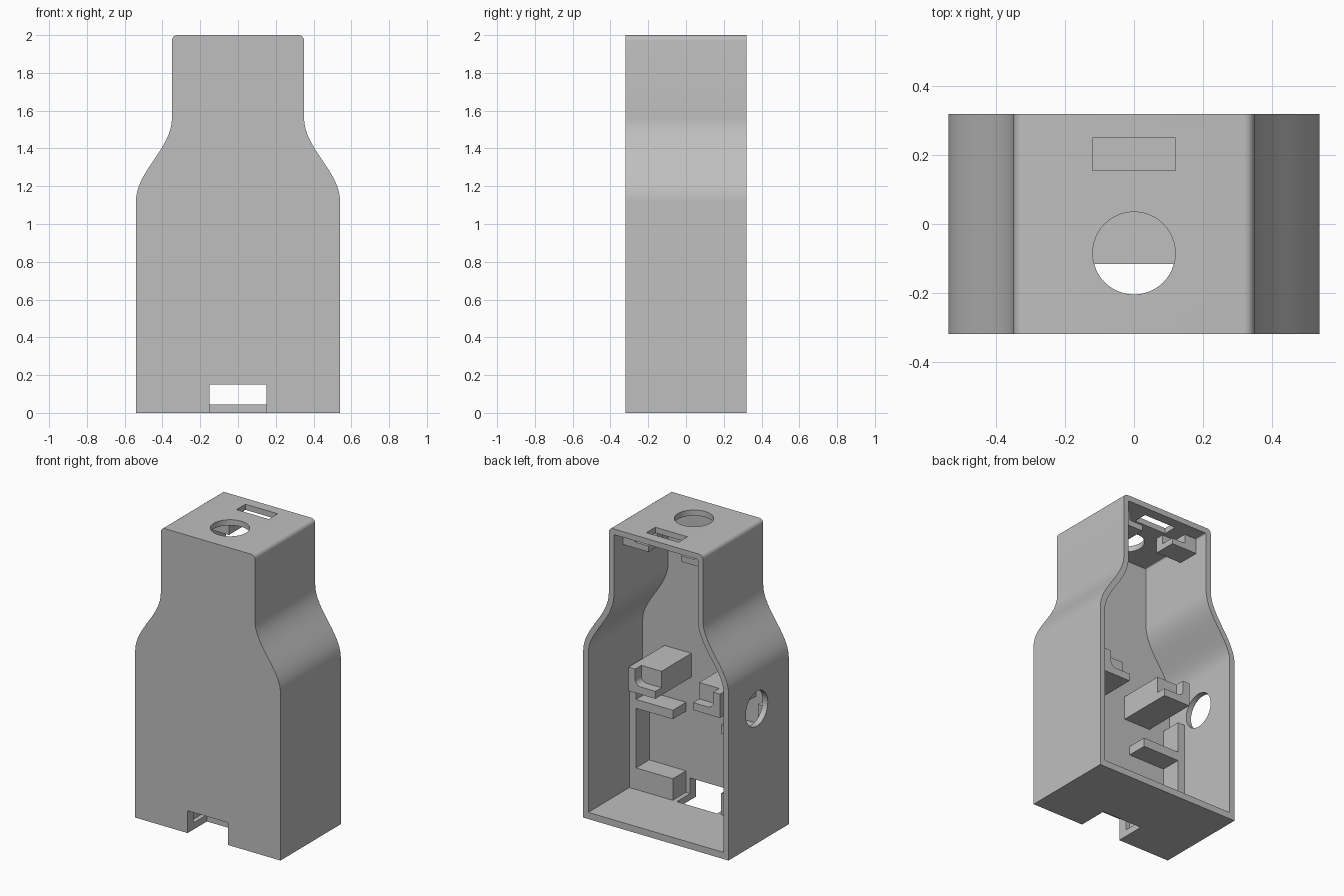
import bpy, bmesh, math
from mathutils import Matrix

cube = bpy.data.objects.get("Cube")
if cube:
    bpy.data.objects.remove(cube, do_unlink=True)

grey = bpy.data.materials.new("plain_grey")
grey.use_nodes = True
colour = (0.52, 0.52, 0.52, 1)
grey.diffuse_color = colour
grey.node_tree.nodes["Principled BSDF"].inputs["Base Color"].default_value = colour


def finish(name, bm):
    bmesh.ops.recalc_face_normals(bm, faces=bm.faces[:])
    mesh = bpy.data.meshes.new(name)
    bm.to_mesh(mesh)
    bm.free()
    mesh.materials.append(grey)
    obj = bpy.data.objects.new(name, mesh)
    bpy.context.collection.objects.link(obj)
    return obj


def prism(name, outline, y0, y1):
    """Extrude an (x, z) outline along y."""
    bm = bmesh.new()
    face = bm.faces.new([bm.verts.new((x, y0, z)) for x, z in outline])
    new = bmesh.ops.extrude_face_region(bm, geom=[face])["geom"]
    verts = [v for v in new if isinstance(v, bmesh.types.BMVert)]
    bmesh.ops.translate(bm, verts=verts, vec=(0, y1 - y0, 0))
    return finish(name, bm)


def box(name, x0, x1, y0, y1, z0, z1):
    return prism(name, [(x0, z0), (x1, z0), (x1, z1), (x0, z1)], y0, y1)


def cylinder(name, centre, radius, depth, rotation=Matrix()):
    bm = bmesh.new()
    bmesh.ops.create_cone(bm, cap_ends=True, segments=48, radius1=radius,
                          radius2=radius, depth=depth,
                          matrix=Matrix.Translation(centre) @ rotation)
    return finish(name, bm)


def cut(target, cutter):
    mod = target.modifiers.new("cut", "BOOLEAN")
    mod.operation = "DIFFERENCE"
    mod.solver = "EXACT"
    mod.object = cutter
    cutter.hide_render = True
    bpy.context.view_layer.objects.active = target
    bpy.ops.object.modifier_apply(modifier=mod.name)
    bpy.data.objects.remove(cutter, do_unlink=True)


# Bottle-like outline: wide body, S-shaped shoulder, narrow neck
BODY, NECK, LOW, HIGH, WALL = 0.54, 0.35, 1.12, 1.56, 0.038


def shell_outline(offset, bottom, top, radius):
    half = [(BODY - offset, bottom)]
    steps = 20
    for i in range(steps + 1):
        t = i / steps
        slope = (BODY - NECK) * math.pi / 2 * math.sin(math.pi * t) / (HIGH - LOW)
        x = BODY - (BODY - NECK) * (1 - math.cos(math.pi * t)) / 2
        half.append((x - offset * math.hypot(1, slope), LOW + (HIGH - LOW) * t))
    cx, cz = NECK - offset - radius, top - radius
    for i in range(7):
        a = math.pi / 2 * i / 6
        half.append((cx + radius * math.cos(a), cz + radius * math.sin(a)))
    return half + [(-x, z) for x, z in reversed(half)]


FRONT, INNER, LEDGE, BACK = -0.32, -0.257, -0.116, 0.32

# Housing open at the back, with its openings
housing = prism("housing", shell_outline(0, 0, 2, 0.03), FRONT, BACK)
cut(housing, prism("cavity", shell_outline(WALL, 0.045, 2 - WALL, 0.008), INNER, 0.5))
cut(housing, box("cable_notch", -0.15, 0.15, -0.5, LEDGE, -0.1, 0.15))
cut(housing, cylinder("top_hole", (0, -0.085, 2), 0.12, 0.3))
cut(housing, box("top_slot", -0.12, 0.12, 0.155, 0.25, 1.9, 2.1))
cut(housing, cylinder("side_hole", (-BODY, 0.02, 0.905), 0.117, 0.3,
                      Matrix.Rotation(math.pi / 2, 4, "Y")))
parts = [housing]

for side, s in (("left", 1), ("right", -1)):
    def block(name, x0, x1, *rest):
        parts.append(box(f"{side}_{name}", s * x0, s * x1, *rest))

    # Ribs and board supports on the front wall
    block("rib", 0.453, 0.51, INNER - 0.01, LEDGE, 0.04, 0.86)
    block("lower_support", 0.18, 0.46, INNER - 0.01, LEDGE - 0.001, 0.04, 0.19)
    block("middle_support", 0.18, 0.46, INNER - 0.01, LEDGE - 0.001, 0.59, 0.65)

    # Long bracket with a rounded corner seat at its tip
    block("bracket", 0.14, 0.34, INNER - 0.01, 0.06, 0.83, 0.99)
    seat = [(0.14, 0.83), (0.34, 0.83), (0.34, 0.99), (0.29, 0.99)]
    for i in range(9):
        a = math.pi / 2 * i / 8
        seat.append((0.25 + 0.04 * math.cos(a), 0.92 - 0.04 * math.sin(a)))
    seat.append((0.14, 0.88))
    parts.append(prism(f"{side}_bracket_seat", [(s * x, z) for x, z in seat], 0.06, 0.125))

    # Small bracket hanging under the top
    block("top_bracket", 0.12, 0.315, 0.075, 0.13, 1.86, 1.97)
    block("top_bracket_ledge", 0.12, 0.315, 0.13, 0.225, 1.86, 1.9)
    block("top_bracket_wall", 0.22, 0.315, 0.13, 0.225, 1.9, 1.97)

# Smooth curves, sharp edges
bpy.ops.object.select_all(action="DESELECT")
for part in parts:
    part.select_set(True)
bpy.context.view_layer.objects.active = housing
bpy.ops.object.shade_smooth_by_angle(angle=math.radians(30))
